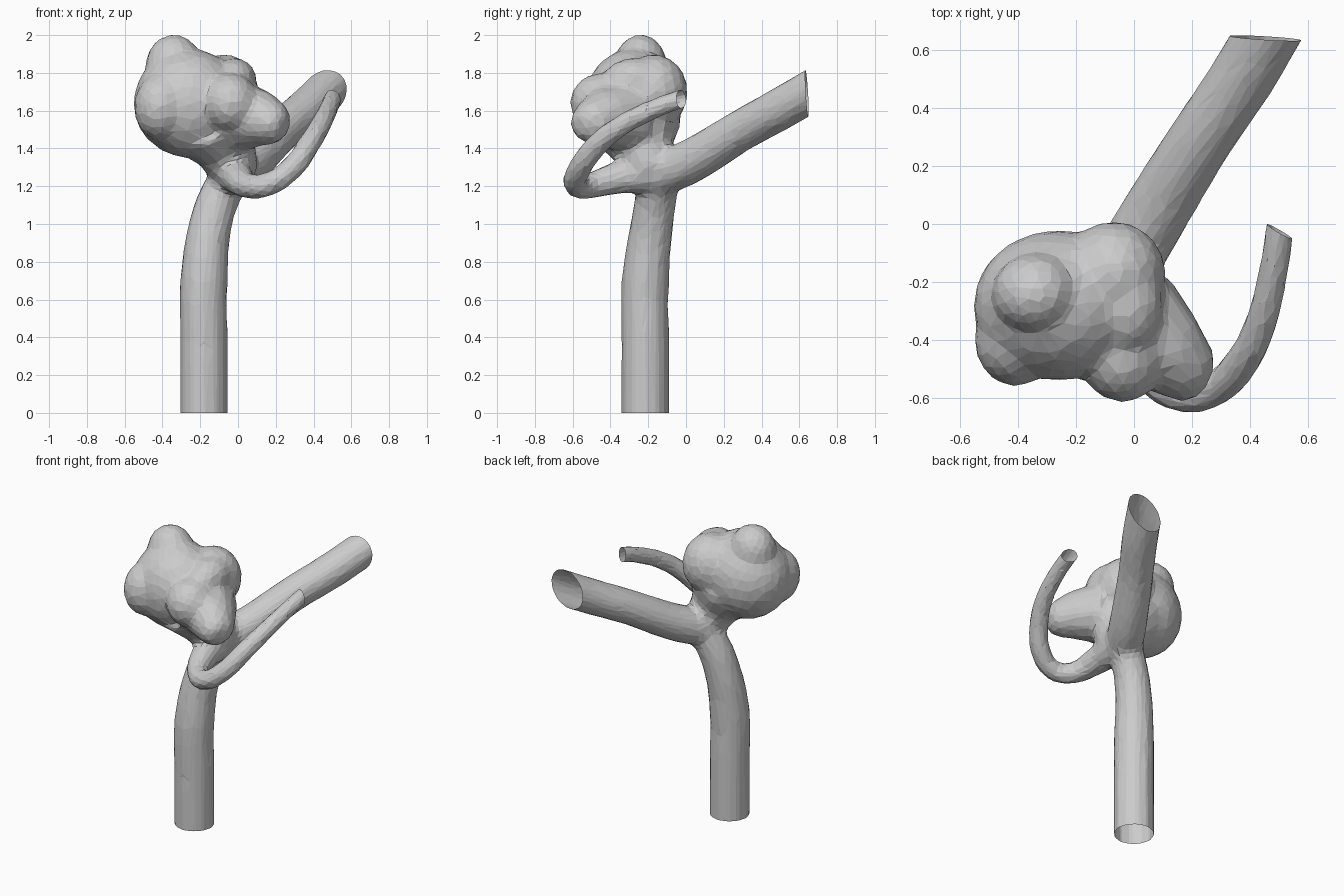
import bpy, bmesh
from mathutils import Vector, Matrix

if "Cube" in bpy.data.objects:
    bpy.data.objects.remove(bpy.data.objects["Cube"])

parts = []


def tube(name, points):
    """Round tube through (x, y, z, radius) points, with closed ends."""
    cu = bpy.data.curves.new(name, 'CURVE')
    cu.dimensions = '3D'
    cu.bevel_depth = 1.0
    cu.bevel_resolution = 4
    cu.resolution_u = 6
    cu.use_fill_caps = True
    sp = cu.splines.new('BEZIER')
    sp.bezier_points.add(len(points) - 1)
    for bp, (x, y, z, r) in zip(sp.bezier_points, points):
        bp.co = (x, y, z)
        bp.radius = r
        bp.handle_left_type = bp.handle_right_type = 'AUTO'
    ob = bpy.data.objects.new(name, cu)
    bpy.context.collection.objects.link(ob)
    parts.append(ob)


def lobe(name, centre, radii):
    """Ellipsoid swelling."""
    me = bpy.data.meshes.new(name)
    bm = bmesh.new()
    mat = Matrix.Translation(centre) @ Matrix.Diagonal((*radii, 1))
    bmesh.ops.create_icosphere(bm, subdivisions=3, radius=1, matrix=mat)
    bm.to_mesh(me)
    bm.free()
    ob = bpy.data.objects.new(name, me)
    bpy.context.collection.objects.link(ob)
    parts.append(ob)


# main trunk, up to the fork
tube("trunk", [(-.18, -.215, -.08, .127), (-.18, -.215, .35, .127), (-.18, -.215, .7, .127),
               (-.145, -.18, 1.0, .115), (-.08, -.15, 1.18, .11), (0, -.12, 1.29, .11)])
# thick side branch
tube("large_branch", [(-.04, -.15, 1.26, .12), (.05, 0, 1.32, .12), (.235, .3, 1.5, .112),
                      (.37, .5, 1.61, .115), (.52, .76, 1.76, .115)])
# thin hooked branch
tube("small_branch", [(-.02, -.18, 1.27, .11), (.0, -.38, 1.24, .085), (.06, -.52, 1.2, .068),
                      (.16, -.585, 1.21, .064), (.28, -.565, 1.29, .064), (.375, -.47, 1.42, .062),
                      (.43, -.36, 1.51, .058), (.475, -.19, 1.6, .054), (.5, -.03, 1.66, .052),
                      (.51, .05, 1.68, .052)])
# neck below the swelling
tube("neck", [(-.01, -.17, 1.26, .13), (-.06, -.22, 1.38, .16), (-.13, -.26, 1.52, .25)])
# lobes of the swelling
lobe("main_lobe", (-.26, -.28, 1.64), (.295, .26, .29))
lobe("top_lobe", (-.34, -.24, 1.84), (.15, .14, .165))
lobe("back_lobe", (-.07, -.17, 1.70), (.18, .18, .2))
lobe("left_lobe", (-.41, -.40, 1.62), (.14, .16, .18))
lobe("upper_right_lobe", (-.02, -.27, 1.76), (.12, .17, .12))
lobe("front_lobe", (-.04, -.45, 1.64), (.15, .165, .16))
tube("side_lobe", [(-.02, -.32, 1.57, .2), (.1, -.43, 1.56, .16), (.185, -.51, 1.535, .12),
                   (.22, -.545, 1.525, .09), (.24, -.56, 1.52, .05)])

# merge all parts into one mesh
dg = bpy.context.evaluated_depsgraph_get()
bm = bmesh.new()
for ob in parts:
    me = bpy.data.meshes.new_from_object(ob.evaluated_get(dg))
    bm.from_mesh(me)
    bpy.data.meshes.remove(me)
bmesh.ops.remove_doubles(bm, verts=bm.verts, dist=.0005)
bmesh.ops.recalc_face_normals(bm, faces=bm.faces)
mesh = bpy.data.meshes.new("branching_vessel")
bm.to_mesh(mesh)
bm.free()
for ob in parts:
    bpy.data.objects.remove(ob)
vessel = bpy.data.objects.new("branching_vessel", mesh)
bpy.context.collection.objects.link(vessel)

# weld to a single skin, soften the joins, reduce to facets
m = vessel.modifiers.new("weld", 'REMESH')
m.mode = 'VOXEL'
m.voxel_size = .018
m = vessel.modifiers.new("soften", 'SMOOTH')
m.factor = .5
m.iterations = 12
m = vessel.modifiers.new("facets", 'DECIMATE')
m.ratio = .085
dg = bpy.context.evaluated_depsgraph_get()
skin = bpy.data.meshes.new_from_object(vessel.evaluated_get(dg))
vessel.modifiers.clear()
vessel.data = skin

# cut the three ends open
bm = bmesh.new()
bm.from_mesh(skin)


def cut(point, normal, keep):
    faces = [f for f in bm.faces if keep(f.calc_center_median())]
    geom = faces + list({e for f in faces for e in f.edges}) + list({v for f in faces for v in f.verts})
    bmesh.ops.bisect_plane(bm, geom=geom, plane_co=point, plane_no=normal, clear_outer=True)


cut((0, 0, 0), (0, 0, -1), lambda c: c.z < .5)
cut((.45, .64, 1.7), (.05, 1, .05), lambda c: c.y > .3)
cut((.5, -.025, 1.66), (.5, .85, .1), lambda c: c.x > .38 and -.3 < c.y < .15 and c.z > 1.5)
for f in bm.faces:
    f.smooth = False
bm.to_mesh(skin)
bm.free()
